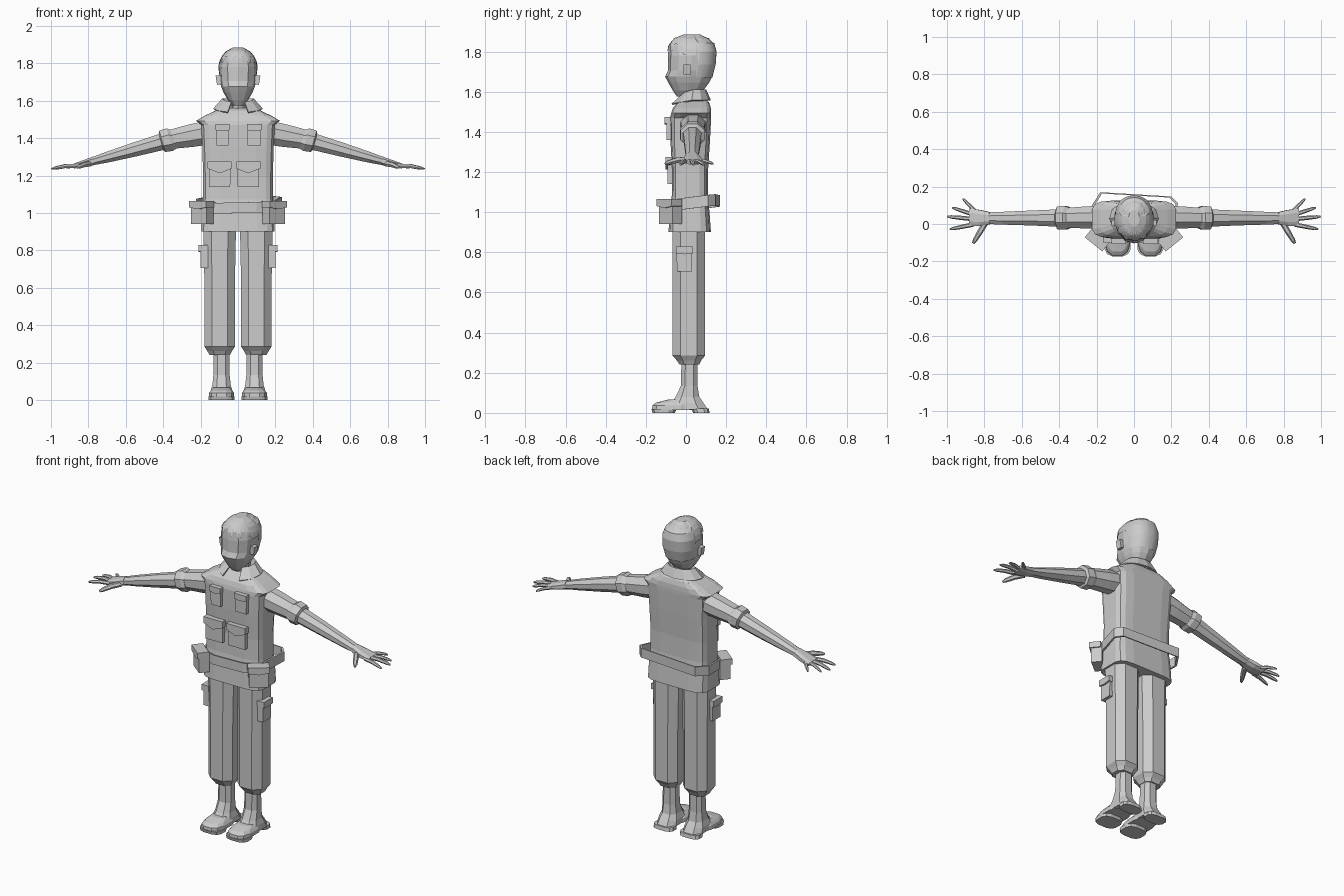
import bpy, bmesh, math
from mathutils import Vector, Matrix

if "Cube" in bpy.data.objects:
    bpy.data.objects.remove(bpy.data.objects["Cube"])

grey = bpy.data.materials.new("light grey")
grey.diffuse_color = (0.6, 0.6, 0.6, 1)
grey.use_nodes = True
grey.node_tree.nodes["Principled BSDF"].inputs["Base Color"].default_value = grey.diffuse_color


def make(name, verts, faces, thick=0):
    me = bpy.data.meshes.new(name)
    me.from_pydata([tuple(v) for v in verts], [], faces)
    bm = bmesh.new()
    bm.from_mesh(me)
    bmesh.ops.recalc_face_normals(bm, faces=bm.faces)
    bm.to_mesh(me)
    bm.free()
    me.materials.append(grey)
    ob = bpy.data.objects.new(name, me)
    bpy.context.collection.objects.link(ob)
    if thick:
        m = ob.modifiers.new("thickness", 'SOLIDIFY')
        m.thickness = thick
        m.offset = 0
    return ob


def skin(name, rings, caps=True, closed=True, loop=False, thick=0):
    """Join rings of points with quads."""
    n, k = len(rings[0]), len(rings)
    verts = [p for r in rings for p in r]
    faces = [(i % k * n + j, i % k * n + (j + 1) % n, (i + 1) % k * n + (j + 1) % n, (i + 1) % k * n + j)
             for i in range(k if loop else k - 1) for j in range(n if closed else n - 1)]
    if caps:
        faces += [tuple(range(n)), tuple(range((k - 1) * n, k * n))]
    return make(name, verts, faces, thick)


def ring(c, u, v, n=8, p=2.0, off=0.0):
    """Superellipse of n points around c with half axes u and v."""
    pts = []
    for i in range(n):
        a = 2 * math.pi * (i + off) / n
        f = [math.copysign(abs(t) ** (2 / p), t) for t in (math.cos(a), math.sin(a))]
        pts.append(Vector(c) + Vector(u) * f[0] + Vector(v) * f[1])
    return pts


def stack(name, levels, cx=0, n=8, p=2.0, off=0.0):
    """Upright loft, levels are (z, half width, front y, back y)."""
    return skin(name, [ring((cx, (a + b) / 2, z), (w, 0, 0), (0, (b - a) / 2, 0), n, p, off)
                       for z, w, a, b in levels])


def prism(name, outline, front, back, mat):
    """Extrude an x-z outline along local y."""
    return skin(name, [[mat @ Vector((x, y, z)) for x, z in outline] for y in (front, back)])


def pocket(name, loc, w, h, d, turn=0, dip=0.02):
    """Box pocket with a pointed flap; loc is the bottom centre on the cloth."""
    m = Matrix.Translation(loc) @ Matrix.Rotation(turn, 4, 'Z')
    a = w / 2
    prism(name, [(-a * .88, 0), (a * .88, 0), (a * .92, h * .95), (-a * .92, h * .95)], -d, 0.02, m)
    prism(name + "_flap", [(-a, h), (-a, h * .72), (0, h * .72 - dip), (a, h * .72), (a, h)],
          -d - 0.01, 0.015, m)


# Head with a protruding nose line
HEAD = [(1.575, .028, -.045, .045), (1.605, .055, -.065, .085), (1.645, .078, -.088, .115),
        (1.675, .09, -.104, .13), (1.705, .097, -.09, .14), (1.78, .102, -.09, .15),
        (1.83, .09, -.085, .145), (1.865, .058, -.055, .115), (1.882, .025, -.01, .07)]
stack("head", HEAD, n=12, p=2.3)
stack("neck", [(1.50, .048, -.015, .10), (1.62, .042, -.02, .09)], n=8)


def head_at(z, a, grow):
    for l, h in zip(HEAD, HEAD[1:]):
        if z <= h[0] or h is HEAD[-1]:
            t = min(1, (z - l[0]) / (h[0] - l[0]))
            w, f, b = [l[i] + (h[i] - l[i]) * t for i in (1, 2, 3)]
            return ring((0, (f + b) / 2, z + grow / 2), (w + grow, 0, 0), (0, (b - f) / 2 + grow, 0),
                        48, 2.3)[a]


# Hair cap with a zigzag fringe over the forehead
cols = []
for a in range(48):
    facing = math.sin(2 * math.pi * a / 48)
    low = 1.80 + .035 * (a % 4 // 2) if facing < -.35 else (1.78 if facing < .2 else 1.67)
    cols.append([head_at(low + (1.882 - low) * t, a, .004) for t in (0, .3, .6, .8, 1)])
skin("hair", [[c[i] for c in cols] for i in range(5)], caps=False)
make("hair_top", [c[4] for c in cols], [tuple(range(48))])

# Jacket and vest body
stack("jacket_skirt", [(.90, .198, -.088, .125), (1.0, .195, -.082, .118), (1.10, .186, -.068, .108)],
      n=16, p=5, off=.5)
stack("vest", [(1.06, .188, -.072, .11), (1.2, .188, -.07, .11), (1.35, .192, -.078, .12),
               (1.47, .198, -.08, .126), (1.493, .226, -.075, .126), (1.52, .18, -.065, .124),
               (1.548, .12, -.04, .115), (1.562, .07, -.01, .1)], n=16, p=5, off=.5)

# Folded collar, open at the front
upper, lower = [], []
for i in range(11):
    a = math.radians(25 + 31 * i)
    s, c = math.sin(a), math.cos(a)
    tip = max(0, c)
    upper.append(Vector((.085 * s, .04 - .06 * c, 1.608 - .02 * tip)))
    lower.append(Vector((.13 * s, .035 - (.115 if c > 0 else .085) * c, 1.557 - .022 * tip)))
neckband = [Vector((p.x * .65, p.y * .8 + .008, 1.55)) for p in upper]
skin("collar", [neckband, upper, lower], caps=False, closed=False, thick=.008)

# Loose belt, slightly crooked
line = [(-.2, -.065), (-.1, -.097), (.1, -.097), (.2, -.065), (.235, .11), (.2, .147), (-.18, .17), (-.225, .1)]


def belt_ring(z, k):
    return [Vector((x * k, (y - .03) * k + .03, z + .12 * (y + .09) + .02 * x)) for x, y in line]


skin("belt", [belt_ring(1.0, 1), belt_ring(1.057, 1), belt_ring(1.057, .95), belt_ring(1.0, .95)],
     caps=False, loop=True)

# Chest pockets
for x, w in ((-.083, .075), (.087, .08)):
    pocket("upper_chest_pocket", (x, -.078, 1.36), w, .115, .018, 0, .006)
for x in (-.098, .055):
    pocket("lower_chest_pocket", (x, -.07, 1.14), .128, .135, .022, 0, .025)

for s in (-1, 1):
    # Ear
    prism("ear", [(.085 * s, 1.69), (.112 * s, 1.685), (.12 * s, 1.735), (.085 * s, 1.735)],
          -.012, .022, Matrix())
    # Belt pouch, turned outwards
    pocket("belt_pouch", (s * .185, -.07, .94), .12, .125, .04, s * math.radians(39), .01)
    # Thigh pocket
    pocket("thigh_pocket", (s * .178, -.008, .705), .085, .125, .022, s * math.pi / 2, .005)

    # Trouser leg
    x = s * .098
    stack("trouser_leg", [(.24, .058, -.035, .068), (.262, .07, -.05, .08), (.285, .086, -.072, .1),
                          (.6, .086, -.072, .1), (.93, .093, -.072, .1)], x, 8, 2.6, .5)
    # Boot with toe cap and split sole
    x = s * .088
    stack("boot_shaft", [(.018, .066, -.08, .113), (.05, .062, -.078, .092), (.08, .052, -.055, .07),
                         (.135, .046, -.028, .06), (.27, .044, -.025, .06)], x, 8, 2.6, .5)
    stack("boot_toe", [(.015, .07, -.172, .04), (.038, .068, -.17, .04), (.052, .058, -.15, .03),
                       (.066, .045, -.09, .02)], x, 12, 2.8, .5)
    stack("sole_front", [(0, .07, -.168, -.055), (.02, .071, -.174, -.045)], x, 12, 3, .5)
    stack("sole_heel", [(0, .066, .035, .118), (.022, .064, .025, .115)], x, 12, 3, .5)

    # Arm pieces follow a sloping line; stations are (x, y, z, half depth, half height)
    def limb(name, stations, n=8, p=2.0, slope=.28):
        up = Vector((s * slope, 0, 1)).normalized()
        return skin(name, [ring((s * a, b, c), (0, d, 0), up * h, n, p, .5) for a, b, c, d, h in stations])

    limb("sleeve", [(.16, .035, 1.43, .068, .07), (.25, .035, 1.413, .064, .066),
                    (.37, .033, 1.391, .056, .055)])
    limb("sleeve_cuff", [(.345, .033, 1.393, .06, .056), (.365, .033, 1.392, .068, .068),
                         (.405, .033, 1.383, .066, .064), (.412, .033, 1.381, .05, .048)])
    limb("forearm", [(.36, .032, 1.393, .052, .05), (.55, .032, 1.34, .043, .041),
                     (.70, .031, 1.298, .037, .031), (.79, .031, 1.273, .033, .022)])
    limb("palm", [(.77, .031, 1.279, .034, .024), (.82, .032, 1.264, .045, .021),
                  (.88, .037, 1.25, .05, .013)], p=2.6)

    # Fingers and thumb from root to tip
    for name, root, tip, r in (("finger", (.86, -.003, 1.252), (.985, -.028, 1.237), .012),
                               ("finger", (.865, .027, 1.253), (.998, .04, 1.236), .012),
                               ("finger", (.865, .052, 1.253), (.972, .088, 1.236), .011),
                               ("finger", (.85, .07, 1.253), (.915, .135, 1.24), .01),
                               ("thumb", (.795, .005, 1.262), (.86, -.103, 1.242), .016)):
        a, b = [Vector((q[0] * s, q[1], q[2])) for q in (root, tip)]
        d = (b - a).normalized()
        u = d.cross(Vector((0, 0, 1))).normalized()
        v = u.cross(d)
        rings = []
        for t, k in ((0, 1), (.45, .95), (.85, .75), (1, .4)):
            c = a.lerp(b, t) + Vector((0, 0, .006 * math.sin(math.pi * t)))
            rings.append(ring(c, u * r * k, v * r * k, 6))
        skin(name, rings)
